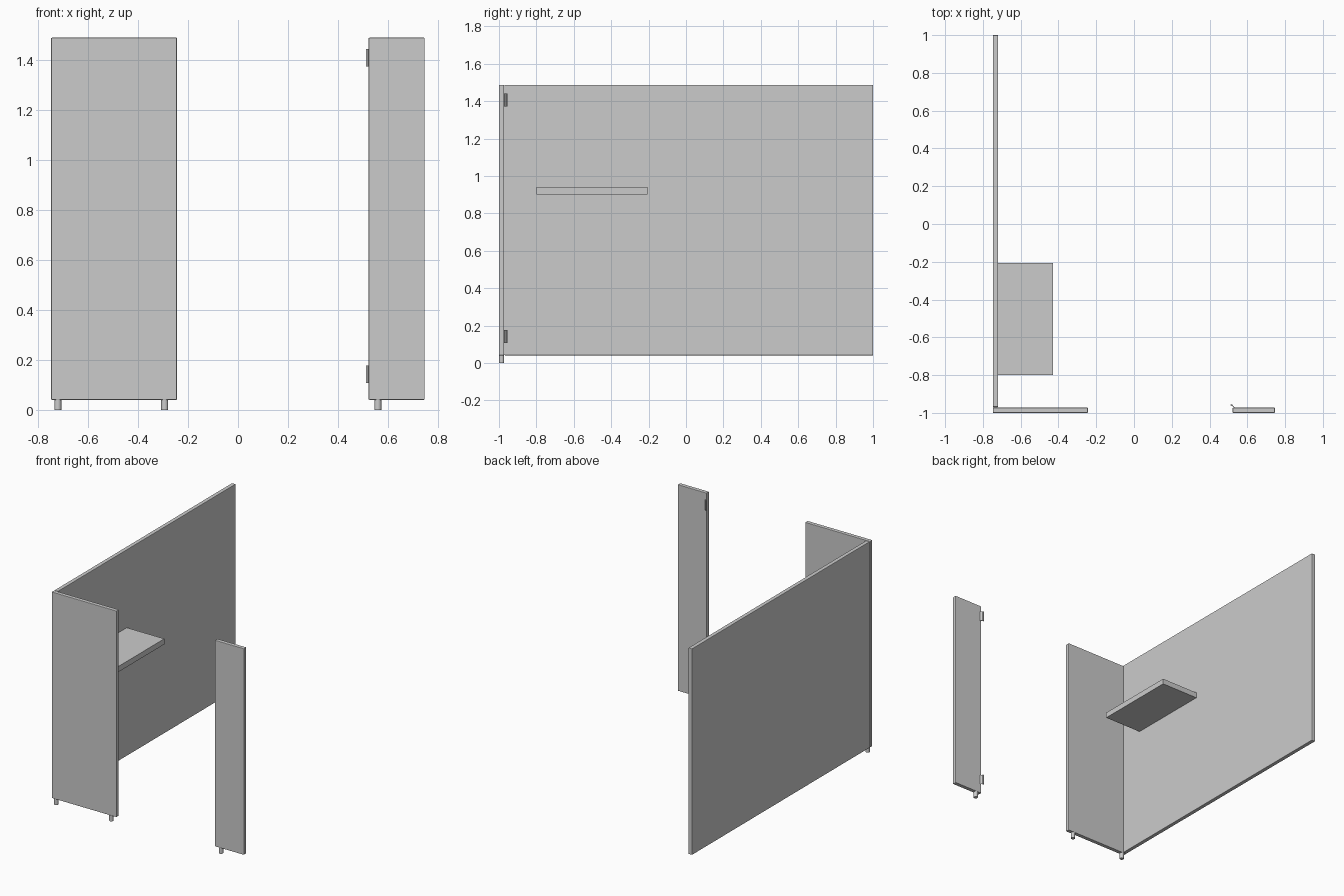
import bpy, math

if "Cube" in bpy.data.objects:
    bpy.data.objects.remove(bpy.data.objects["Cube"])


def box(name, lo, hi, bevel=0.0):
    size = [b - a for a, b in zip(lo, hi)]
    bpy.ops.mesh.primitive_cube_add(size=1, location=[(a + b) / 2 for a, b in zip(lo, hi)])
    ob = bpy.context.object
    ob.name = name
    ob.scale = size
    bpy.ops.object.transform_apply(location=False, rotation=False, scale=True)
    if bevel:
        mod = ob.modifiers.new("edge", 'BEVEL')
        mod.width = bevel
        mod.segments = 2
    return ob


def rod(name, x, y, z0, z1, r, sides=24):
    bpy.ops.mesh.primitive_cylinder_add(vertices=sides, radius=r, depth=z1 - z0,
                                        location=(x, y, (z0 + z1) / 2))
    ob = bpy.context.object
    ob.name = name
    bpy.ops.object.shade_smooth_by_angle()
    return ob


Z0, Z1 = 0.041, 1.488
FRONT, BACK = -1.0, -0.972

# Partition panels
box("front_panel", (-0.747, FRONT, Z0), (-0.244, BACK, Z1), 0.003)
box("door_post_panel", (0.522, FRONT, Z0), (0.746, BACK, Z1), 0.003)
box("long_side_panel", (-0.747, -0.968, Z0), (-0.719, 1.0, Z1), 0.003)

# Thin joint strip between the front and side panels
box("corner_joint", (-0.743, -0.973, Z0 + 0.003), (-0.723, -0.967, Z1 - 0.003))

# Shelf
box("shelf", (-0.719, -0.80, 0.902), (-0.428, -0.206, 0.941))

# Feet
for i, x in enumerate((-0.720, -0.293, 0.559)):
    rod(f"foot_{i + 1}", x, -0.986, 0.0, Z0 + 0.001, 0.014)

# Hinges: pin with an angled leaf reaching the post corner
for label, z0, z1 in (("lower", 0.108, 0.178), ("upper", 1.372, 1.442)):
    rod(f"{label}_hinge_pin", 0.516, -0.959, z0, z1, 0.005, 16)
    leaf = box(f"{label}_hinge_leaf", (0.512, -0.9665, z0), (0.536, -0.9635, z1))
    leaf.rotation_euler.z = math.radians(-38)
